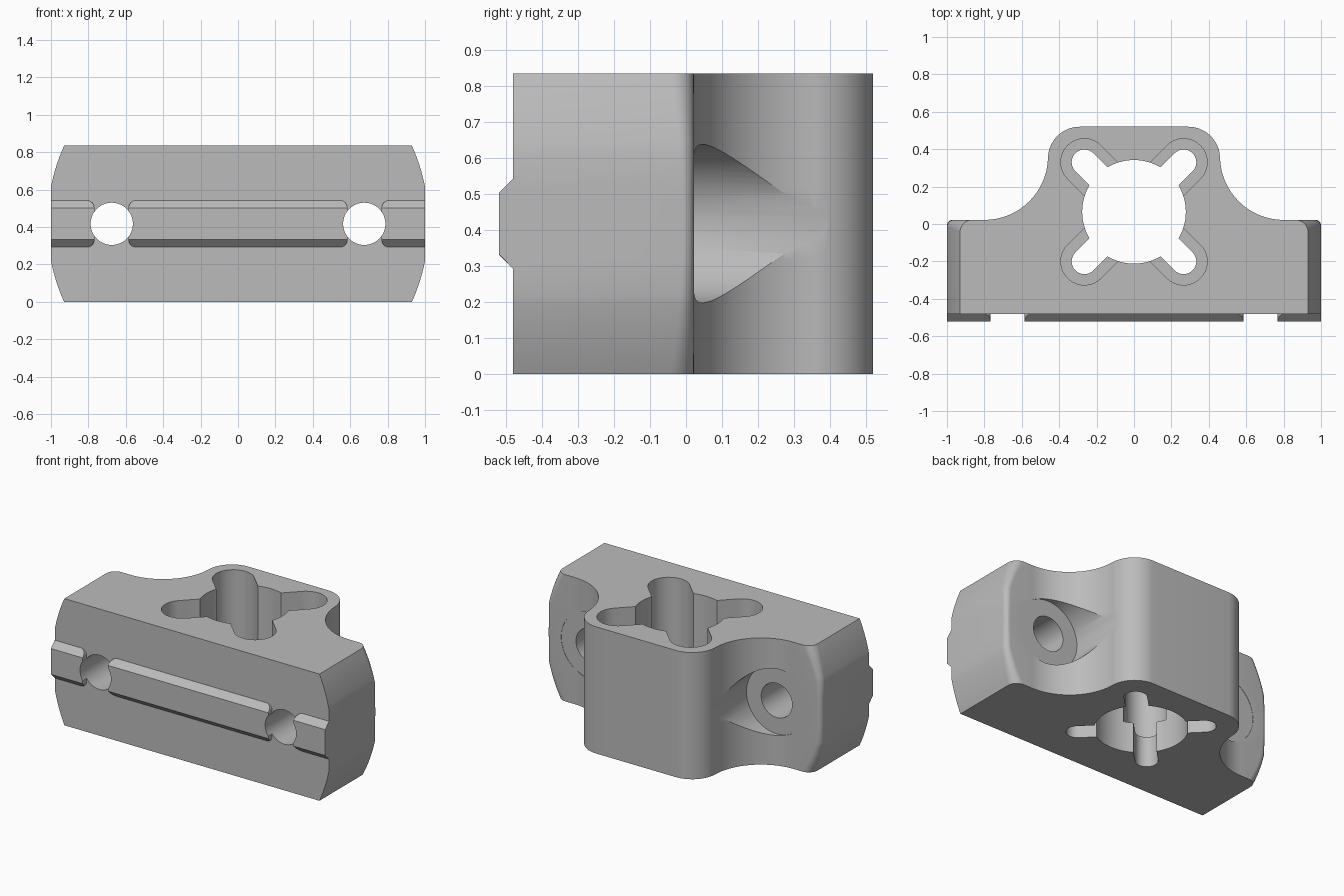
import bpy, bmesh
from math import sin, cos, pi, sqrt, radians
from mathutils import Matrix, Vector

cube = bpy.data.objects.get("Cube")
if cube:
    bpy.data.objects.remove(cube, do_unlink=True)

HEIGHT, FRONT, SHELF, BACK = 0.835, -0.48, 0.022, 0.52
MID = HEIGHT / 2
BOLT_X = 0.675
BORE_Y = 0.065

grey = bpy.data.materials.new("light grey plastic")
grey.use_nodes = True
grey.diffuse_color = (0.5, 0.5, 0.5, 1)
grey.node_tree.nodes["Principled BSDF"].inputs["Base Color"].default_value = (0.5, 0.5, 0.5, 1)


def finish(name, bm):
    bmesh.ops.recalc_face_normals(bm, faces=bm.faces)
    mesh = bpy.data.meshes.new(name)
    bm.to_mesh(mesh)
    bm.free()
    obj = bpy.data.objects.new(name, mesh)
    bpy.context.collection.objects.link(obj)
    mesh.materials.append(grey)
    return obj


def loft(name, rings):
    """Skin equal-length rings of 3D points and cap both ends."""
    bm = bmesh.new()
    rows = [[bm.verts.new(p) for p in ring] for ring in rings]
    n = len(rows[0])
    for a, b in zip(rows, rows[1:]):
        for i in range(n):
            j = (i + 1) % n
            bm.faces.new((a[i], a[j], b[j], b[i]))
    bm.faces.new(rows[0])
    bm.faces.new(rows[-1])
    return finish(name, bm)


def arc(cx, cy, rx, ry, a0, a1, steps):
    angles = [radians(a0 + (a1 - a0) * i / steps) for i in range(steps + 1)]
    return [(cx + rx * cos(a), cy + ry * sin(a)) for a in angles]


def cylinder_y(name, x, y0, y1, r):
    bm = bmesh.new()
    place = Matrix.Translation((x, (y0 + y1) / 2, MID)) @ Matrix.Rotation(pi / 2, 4, 'X')
    bmesh.ops.create_cone(bm, cap_ends=True, segments=64, radius1=r, radius2=r,
                          depth=y1 - y0, matrix=place)
    return finish(name, bm)


def prism(name, outline, z0, z1):
    return loft(name, [[(x, y, z) for x, y in outline] for z in (z0, z1)])


def slot(name, angle, reach, r, z0):
    """Upright round-ended slot through the bore axis."""
    pts = arc(reach, 0, r, r, -90, 90, 20) + arc(-reach, 0, r, r, 90, 270, 20)
    turn = Matrix.Rotation(angle, 2)
    pts = [turn @ Vector(p) + Vector((0, BORE_Y)) for p in pts]
    return prism(name, pts, z0, HEIGHT + 0.1)


def carve(obj, cutters):
    for c in cutters:
        mod = obj.modifiers.new(c.name, 'BOOLEAN')
        mod.operation, mod.solver, mod.object = 'DIFFERENCE', 'EXACT', c
    deps = bpy.context.evaluated_depsgraph_get()
    deps.update()
    mesh = bpy.data.meshes.new_from_object(obj.evaluated_get(deps))
    obj.modifiers.clear()
    obj.data = mesh


# Body: plan outline whose ends follow a large arc, clipped flat in the middle
def outline(z):
    w = min(1.0, sqrt(1.0194 ** 2 - (z - MID) ** 2))
    r = 0.03 + 0.035 * ((z - MID) / MID) ** 2
    half = [(w, FRONT)]
    half += arc(w - r, SHELF - r, r, r, 0, 90, 8)
    half += arc(0.8, 0.362, 0.34, 0.34, 270, 180, 24)
    half += arc(0.29, 0.35, 0.17, 0.17, 0, 90, 16)
    full = half + [(-x, y) for x, y in reversed(half)]
    return [(x, y, z) for x, y in full]


flat = sqrt(1.0194 ** 2 - 1)
low = [(MID - flat) * i / 8 for i in range(9)]
mid = [MID - flat / 2, MID, MID + flat / 2]
levels = low + mid + [HEIGHT - z for z in reversed(low)]
body = loft("bracket_body", [outline(z) for z in levels])


# Front locating rail: chamfered strip with rounded inner corners
def rail(name, x0, x1, round0, round1):
    r, tall, flat_h = 0.04, 0.125, 0.085
    steps = [r * (1 - cos(i * pi / 16)) for i in range(9)]
    xs = ([x0 + s for s in steps] if round0 else [x0])
    xs += ([x1 - s for s in reversed(steps)] if round1 else [x1])
    rings = []
    for x in xs:
        d = min([r] + ([x - x0] if round0 else []) + ([x1 - x] if round1 else []))
        h = max(tall - r + sqrt(max(0, r * r - (r - d) ** 2)), flat_h + 0.0005)
        step_y = FRONT - (tall - h)
        side = [(FRONT + 0.02, h), (step_y - 0.0002, h), (FRONT - 0.04, flat_h)]
        ring = side + [(y, -s) for y, s in reversed(side)]
        rings.append([(x, y, MID + s) for y, s in ring])
    return loft(name, rings)


rails = [rail("rail_centre", -0.585, 0.585, True, True),
         rail("rail_left", 0.768, 1.0, True, False),
         rail("rail_right", -1.0, -0.768, False, True)]

# Cutters: bolt holes, their seats, the central bore and its diagonal slots
bolts = [cylinder_y("bolt_hole", s * BOLT_X, -0.7, 0.7, 0.113) for s in (-1, 1)]
seats = [cylinder_y("bolt_seat", s * BOLT_X, SHELF - 0.002, 0.8, 0.22) for s in (-1, 1)]
bore = prism("bore", arc(0, BORE_Y, 0.277, 0.277, 0, 356.25, 95), -0.1, HEIGHT + 0.1)
slots = []
for turn in (pi / 4, -pi / 4):
    slots.append(slot("narrow_slot", turn, 0.375, 0.068, -0.1))
    slots.append(slot("wide_slot", turn, 0.375, 0.126, 0.2))

carve(body, seats + bolts + [bore] + slots)
for r in rails:
    carve(r, bolts)
for c in seats + bolts + [bore] + slots:
    bpy.data.objects.remove(c, do_unlink=True)

# Smooth the curved walls and keep crisp edges
bpy.ops.object.select_all(action='DESELECT')
for o in [body] + rails:
    o.select_set(True)
bpy.context.view_layer.objects.active = body
bpy.ops.object.shade_smooth_by_angle(angle=radians(25))
